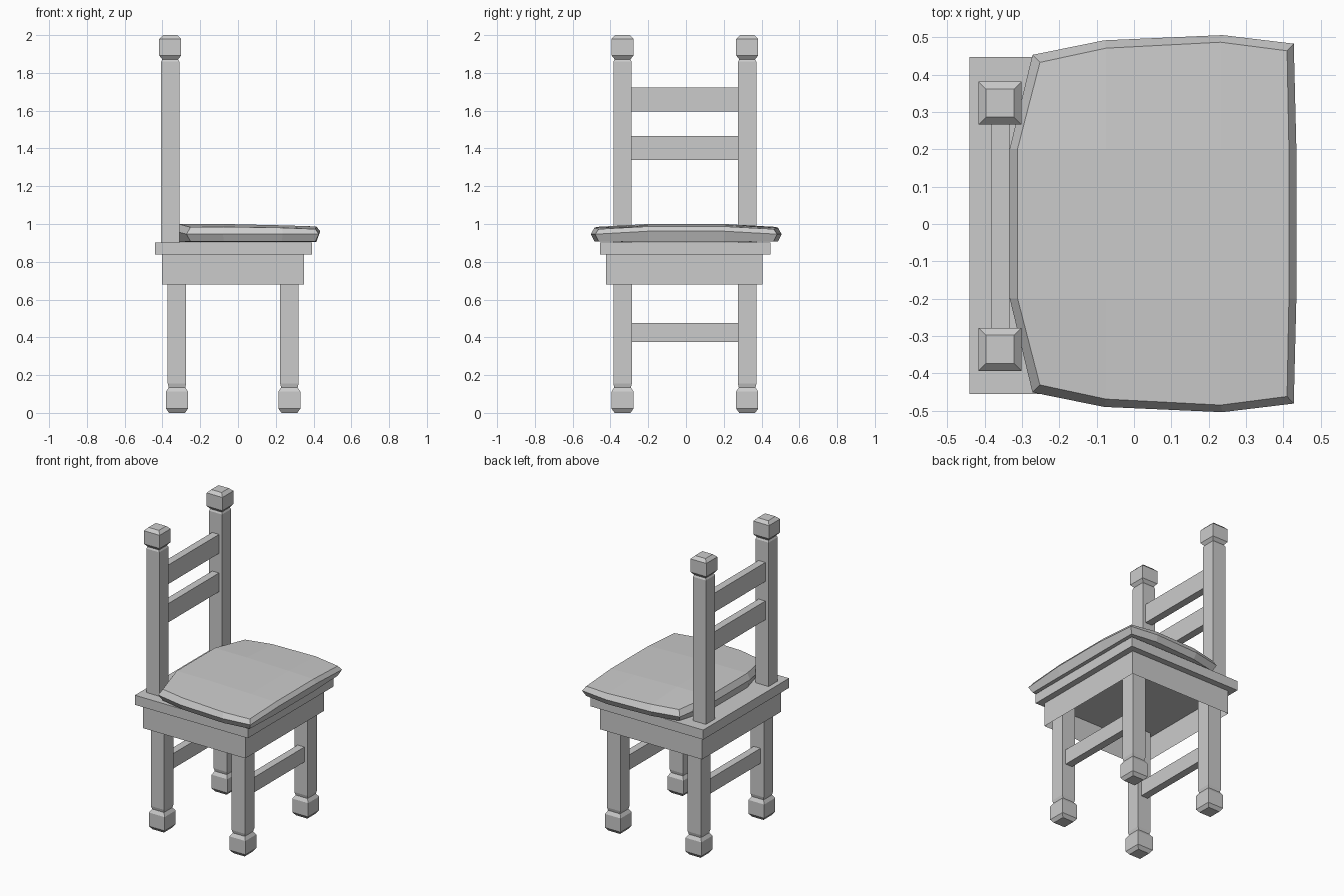
import bpy, bmesh

if "Cube" in bpy.data.objects:
    bpy.data.objects.remove(bpy.data.objects["Cube"])

YC = -0.006          # centre line of the chair across its width
POST_Y = 0.33        # legs and posts sit this far either side of it


def make_object(name, bm):
    bmesh.ops.recalc_face_normals(bm, faces=bm.faces)
    mesh = bpy.data.meshes.new(name)
    bm.to_mesh(mesh)
    bm.free()
    obj = bpy.data.objects.new(name, mesh)
    bpy.context.collection.objects.link(obj)
    return obj


def box(name, x0, x1, y0, y1, z0, z1, open_bottom=False):
    bm = bmesh.new()
    bmesh.ops.create_cube(bm, size=1)
    for v in bm.verts:
        v.co = (x0 if v.co.x < 0 else x1,
                y0 if v.co.y < 0 else y1,
                z0 if v.co.z < 0 else z1)
    if open_bottom:
        low = [f for f in bm.faces if all(v.co.z < z0 + 1e-4 for v in f.verts)]
        bmesh.ops.delete(bm, geom=low, context='FACES_ONLY')
    return make_object(name, bm)


def square_turning(name, cx, cy, profile):
    """Square post lofted through (z, half width) rings."""
    bm = bmesh.new()
    rings = [[bm.verts.new((cx + sx * h, cy + sy * h, z))
              for sx, sy in ((-1, -1), (1, -1), (1, 1), (-1, 1))]
             for z, h in profile]
    for a, b in zip(rings, rings[1:]):
        for i in range(4):
            j = (i + 1) % 4
            bm.faces.new((a[i], a[j], b[j], b[i]))
    bm.faces.new(rings[0])
    bm.faces.new(rings[-1])
    return make_object(name, bm)


# Legs with block feet, and back posts with block finials
LEG = [(0, .042), (.022, .058), (.113, .058), (.135, .044), (.155, .049), (.84, .049)]
POST = [(.90, .048), (1.86, .048), (1.872, .042), (1.892, .058), (1.98, .058), (2.0, .038)]
for side, s in (("left", -1), ("right", 1)):
    y = YC + s * POST_Y
    square_turning("back_leg_" + side, -0.323, y, LEG)
    square_turning("front_leg_" + side, 0.272, y, LEG)
    square_turning("back_post_" + side, -0.359, y, POST)

# Rails joining the legs and posts
for name, x, z0, z1 in (("back_stretcher", -0.323, .375, .475),
                        ("front_stretcher", 0.272, .375, .475),
                        ("lower_back_slat", -0.358, 1.34, 1.465),
                        ("upper_back_slat", -0.358, 1.595, 1.722)):
    box(name, x - .025, x + .025, YC - .29, YC + .29, z0, z1)

# Hollow apron and the seat board on top
box("apron", -0.402, 0.35, -0.423, 0.405, 0.68, 0.838, open_bottom=True)
box("seat_board", -0.44, 0.392, -0.456, 0.447, 0.838, 0.902)

# Cushion stations: x middle, x edge, half width, top z middle, top z edge
STATIONS = [(-.312, -.252, .432, 1.0, .983),
            (-.075, -.075, .47, 1.0, .985),
            (.232, .232, .486, .993, .98),
            (.415, .41, .463, .987, .973)]
# Widest rim at the same stations: x middle, x edge, half width
RIM = [(-.333, -.272, .452), (-.08, -.08, .491), (.237, .237, .505), (.435, .428, .482)]


def cushion():
    bm = bmesh.new()
    yc = 0.001

    def row(xm, xe, w, zm, ze):
        return [bm.verts.new((x, yc + y, z)) for x, y, z in
                ((xe, -w, ze), (xm, -.2, zm), (xm, .2, zm), (xe, w, ze))]

    def loop(g):
        return g[0] + [r[3] for r in g[1:3]] + g[3][::-1] + [r[0] for r in g[2:0:-1]]

    top = [row(*s) for s in STATIONS]
    bottom = [row(*s[:3], .904, .908) for s in STATIONS]
    rim_grid = [row(*r, .962, .946) for r in RIM]
    for g in (top, bottom):
        for a, b in zip(g, g[1:]):
            for i in range(3):
                bm.faces.new((a[i], a[i + 1], b[i + 1], b[i]))
    loops = [loop(bottom), loop(rim_grid), loop(top)]
    for a, b in zip(loops, loops[1:]):
        for i in range(len(a)):
            j = (i + 1) % len(a)
            bm.faces.new((a[i], a[j], b[j], b[i]))
    loose = [v for v in bm.verts if not v.link_faces]
    bmesh.ops.delete(bm, geom=loose, context='VERTS')
    return make_object("seat_cushion", bm)


cushion()
